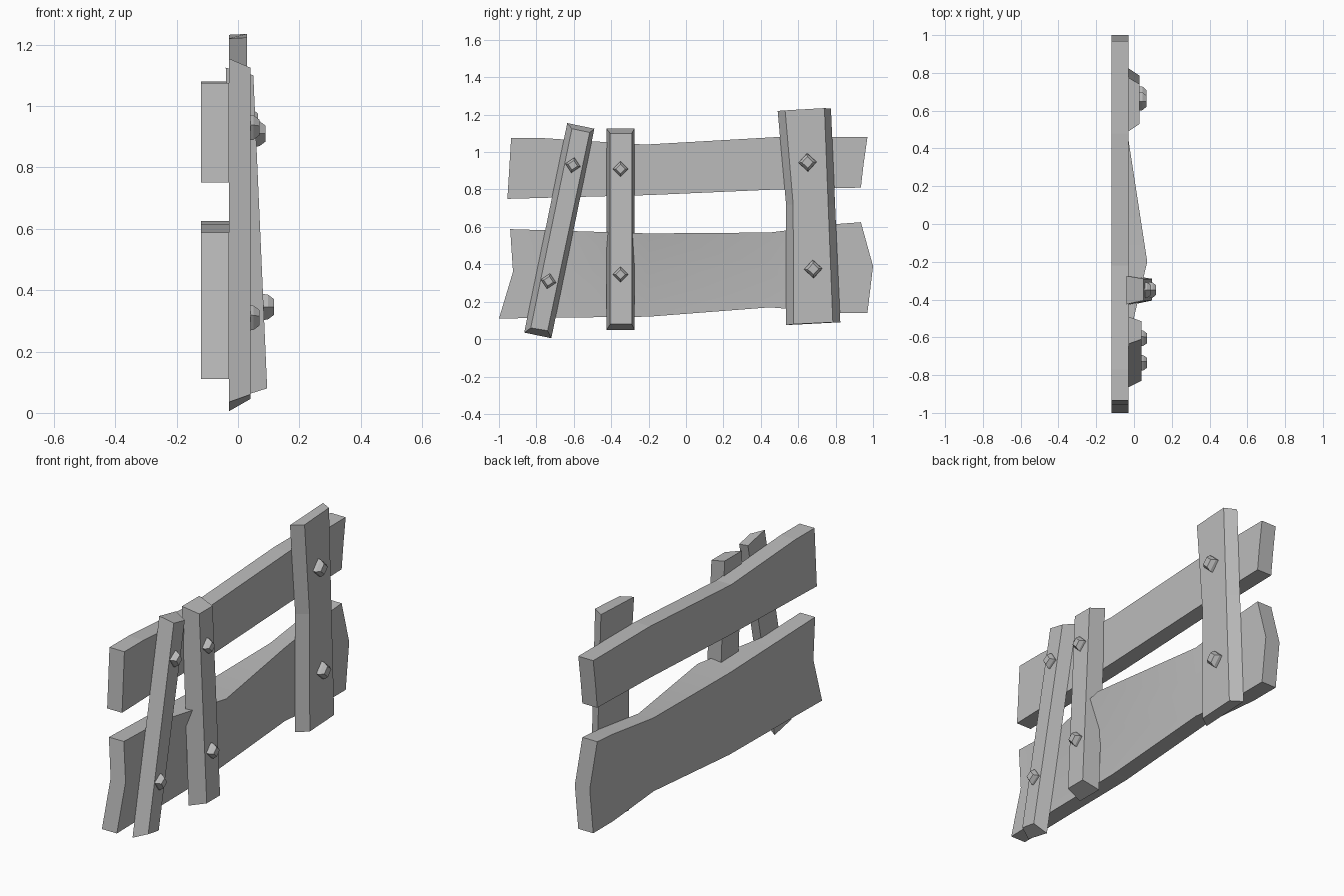
import bpy, bmesh, math
from mathutils import Vector, Matrix

old = bpy.data.objects.get("Cube")
if old:
    bpy.data.objects.remove(old, do_unlink=True)

GREY = (0.5, 0.5, 0.5, 1)
mat = bpy.data.materials.new("plain_grey")
mat.use_nodes = True
mat.diffuse_color = GREY
bsdf = mat.node_tree.nodes["Principled BSDF"]
bsdf.inputs["Base Color"].default_value = GREY
bsdf.inputs["Roughness"].default_value = 0.8


def loft(name, rings):
    """Skin a row of matching closed rings and cap both ends."""
    bm = bmesh.new()
    loops = [[bm.verts.new(p) for p in ring] for ring in rings]
    n = len(loops[0])
    for a, b in zip(loops, loops[1:]):
        for i in range(n):
            j = (i + 1) % n
            bm.faces.new((a[i], a[j], b[j], b[i]))
    bm.faces.new(loops[0])
    bm.faces.new(loops[-1])
    bmesh.ops.recalc_face_normals(bm, faces=bm.faces)
    mesh = bpy.data.meshes.new(name)
    bm.to_mesh(mesh)
    bm.free()
    obj = bpy.data.objects.new(name, mesh)
    bpy.context.collection.objects.link(obj)
    mesh.materials.append(mat)
    return obj


BACK, FRONT = -0.12, -0.03


def plank(name, sections, bulge=None):
    """Each section holds (y, z) for its bottom, middle and top."""
    rings = []
    for k, section in enumerate(sections):
        depth = bulge if bulge and k == 2 else (FRONT,) * 3
        ring = [(BACK, y, z) for y, z in section]
        ring += [(x, y, z) for x, (y, z) in zip(depth[::-1], section[::-1])]
        rings.append(ring)
    return loft(name, rings)


def post(name, levels):
    """Each level: back (x, y0, y1, z0, z1), then front likewise."""
    rings = []
    for back, front in levels:
        (bx, b0, b1, bz0, bz1), (fx, f0, f1, fz0, fz1) = back, front
        rings.append([(bx, b0, bz0), (bx, b1, bz1), (fx, f1, fz1), (fx, f0, fz0)])
    return loft(name, rings)


def bolt(name, x, y, z, r, tilt=0.0):
    """Tapered square peg standing on the post face."""
    rings = []
    for depth, size in ((-0.01, r), (0.015, r * 0.95), (0.035, r * 0.6)):
        rings.append([Vector((depth, size * math.cos(a), size * math.sin(a)))
                      for a in (i * math.pi / 2 for i in range(4))])
    obj = loft(name, rings)
    obj.data.transform(Matrix.Translation((x, y, z)) @ Matrix.Rotation(tilt, 4, 'X'))
    return obj


# Horizontal planks
plank("upper_plank", [
    ((-0.955, 0.75), (-0.945, 0.91), (-0.935, 1.075)),
    ((-0.77, 0.755), (-0.77, 0.91), (-0.77, 1.075)),
    ((-0.20, 0.77), (-0.21, 0.90), (-0.22, 1.04)),
    ((0.48, 0.80), (0.48, 0.94), (0.48, 1.08)),
    ((0.935, 0.81), (0.95, 0.94), (0.97, 1.08)),
])
lower = plank("lower_plank", [
    ((-1.0, 0.11), (-0.925, 0.36), (-0.94, 0.588)),
    ((-0.68, 0.115), (-0.64, 0.36), (-0.62, 0.578)),
    ((-0.20, 0.12), (-0.20, 0.36), (-0.20, 0.565)),
    ((0.45, 0.17), (0.45, 0.37), (0.45, 0.57)),
    ((0.80, 0.14), (0.80, 0.38), (0.80, 0.615)),
    ((0.97, 0.14), (1.0, 0.39), (0.935, 0.625)),
], bulge=(-0.03, 0.0, 0.07))

# Upright posts
post("slanted_post", [
    ((-0.03, -0.865, -0.72, 0.035, 0.005), (0.04, -0.83, -0.74, 0.06, 0.045)),
    ((-0.03, -0.635, -0.49, 1.155, 1.125), (0.04, -0.61, -0.515, 1.125, 1.105)),
])
post("middle_post", [
    ((0.0, -0.425, -0.275, 0.05, 0.05), (0.095, -0.405, -0.29, 0.08, 0.08)),
    ((-0.04, -0.425, -0.275, 1.125, 1.125), (0.05, -0.405, -0.29, 1.10, 1.10)),
])
post("wide_post", [
    ((-0.03, 0.535, 0.825, 0.075, 0.09), (0.03, 0.575, 0.785, 0.08, 0.09)),
    ((-0.03, 0.535, 0.797, 0.72, 0.72), (0.03, 0.573, 0.76, 0.72, 0.72)),
    ((-0.03, 0.49, 0.775, 1.22, 1.232), (0.03, 0.53, 0.74, 1.223, 1.235)),
])

# Bolts, an upper and a lower one per post
for label, x, y, z, r, tilt in (
    ("slanted_upper", 0.035, -0.605, 0.93, 0.043, -0.2),
    ("slanted_lower", 0.035, -0.735, 0.31, 0.043, -0.2),
    ("middle_upper", 0.055, -0.35, 0.91, 0.043, 0),
    ("middle_lower", 0.082, -0.35, 0.345, 0.043, 0),
    ("wide_upper", 0.03, 0.65, 0.945, 0.05, 0.05),
    ("wide_lower", 0.03, 0.68, 0.375, 0.05, 0.05),
):
    bolt(label + "_bolt", x, y, z, r, tilt)

# Soft shading over the warped board only
bpy.context.view_layer.objects.active = lower
lower.select_set(True)
bpy.ops.object.shade_smooth_by_angle(angle=math.radians(30))
lower.select_set(False)
